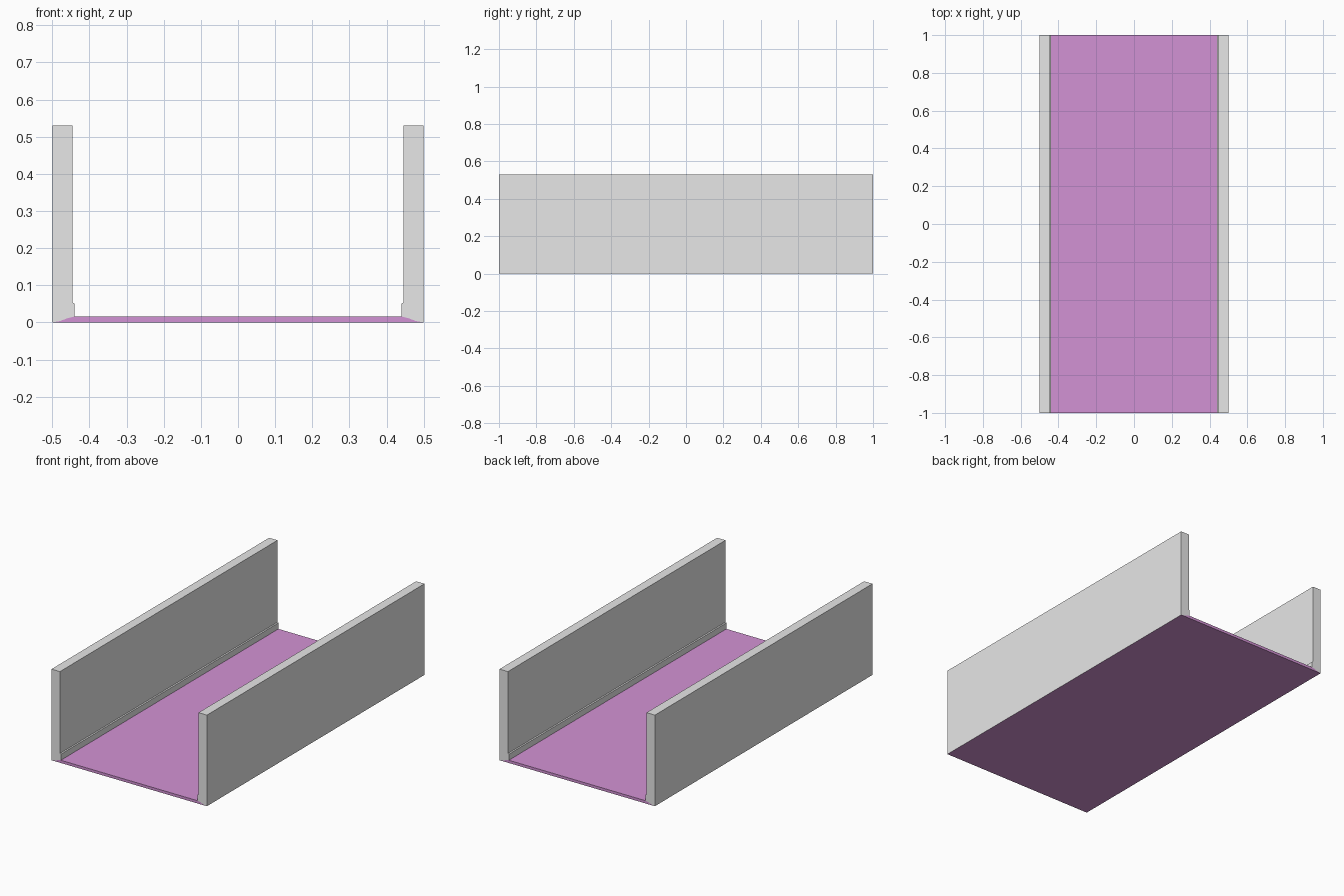
import bpy, bmesh

if "Cube" in bpy.data.objects:
    bpy.data.objects.remove(bpy.data.objects["Cube"])


def material(name, rgb):
    m = bpy.data.materials.new(name)
    m.diffuse_color = (*rgb, 1.0)
    m.use_nodes = True
    m.node_tree.nodes["Principled BSDF"].inputs["Base Color"].default_value = m.diffuse_color
    return m


GREY = material("wall grey", (0.8, 0.8, 0.8))
PURPLE = material("floor purple", (0.65, 0.29, 0.66))


def extrude_profile(name, profile, mat, length=2.0):
    """Extrude an (x, z) profile along y, centred on y = 0."""
    bm = bmesh.new()
    face = bm.faces.new([bm.verts.new((x, -length / 2, z)) for x, z in profile])
    ext = bmesh.ops.extrude_face_region(bm, geom=[face], use_keep_orig=True)
    verts = [v for v in ext["geom"] if isinstance(v, bmesh.types.BMVert)]
    bmesh.ops.translate(bm, verts=verts, vec=(0, length, 0))
    bmesh.ops.recalc_face_normals(bm, faces=bm.faces)
    me = bpy.data.meshes.new(name)
    bm.to_mesh(me)
    bm.free()
    me.materials.append(mat)
    ob = bpy.data.objects.new(name, me)
    bpy.context.collection.objects.link(ob)
    return ob


# Rounded floor edge, tapering out beneath each wall
edge = [(0.5, 0.0), (0.478, 0.004), (0.46, 0.011), (0.44, 0.016)]

# Floor slab spanning the full width
extrude_profile("floor", edge + [(-x, z) for x, z in reversed(edge)], PURPLE)

# Walls with a thin skirting step along the inner foot
wall = edge + [(0.44, 0.051), (0.446, 0.054), (0.446, 0.53), (0.5, 0.53)]
for name, side in (("left_wall", -1), ("right_wall", 1)):
    extrude_profile(name, [(side * x, z) for x, z in wall], GREY)
